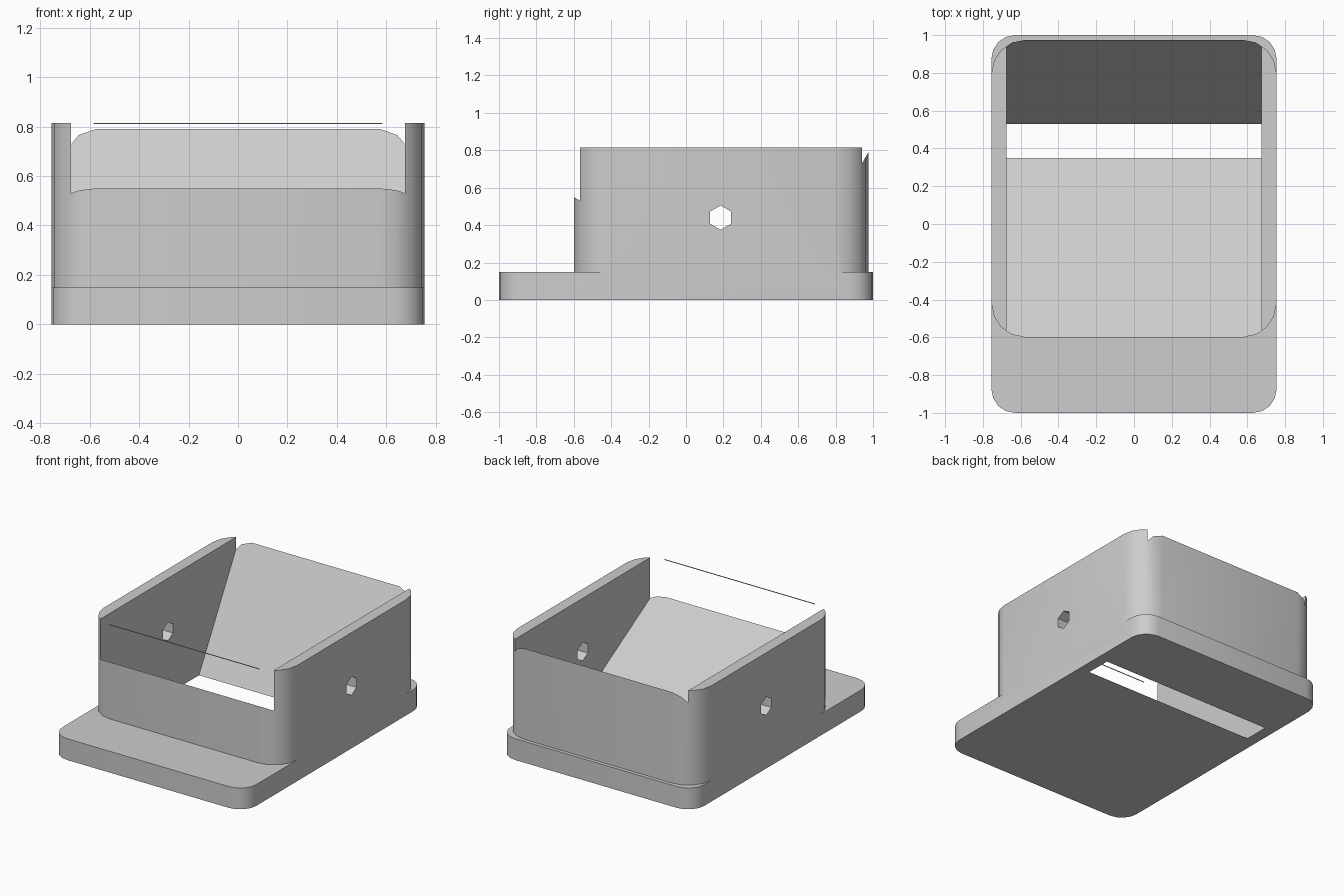
import bpy, bmesh, math
from mathutils import Vector

cube = bpy.data.objects.get("Cube")
if cube:
    bpy.data.objects.remove(cube, do_unlink=True)

grey = bpy.data.materials.new("light grey")
grey.use_nodes = True
COLOUR = (0.61, 0.61, 0.61, 1)
grey.diffuse_color = COLOUR
grey.node_tree.nodes["Principled BSDF"].inputs["Base Color"].default_value = COLOUR


def extrude(name, points, offset):
    """Solid made by sweeping a flat outline along an offset."""
    bm = bmesh.new()
    face = bm.faces.new([bm.verts.new(p) for p in points])
    grown = bmesh.ops.extrude_face_region(bm, geom=[face])["geom"]
    bmesh.ops.translate(bm, vec=Vector(offset),
                        verts=[v for v in grown if isinstance(v, bmesh.types.BMVert)])
    bmesh.ops.recalc_face_normals(bm, faces=bm.faces[:])
    mesh = bpy.data.meshes.new(name)
    bm.to_mesh(mesh)
    bm.free()
    mesh.materials.append(grey)
    obj = bpy.data.objects.new(name, mesh)
    bpy.context.collection.objects.link(obj)
    return obj


def rounded_outline(half_x, y0, y1, radius, z, steps=4):
    centres = [(half_x - radius, y1 - radius), (radius - half_x, y1 - radius),
               (radius - half_x, y0 + radius), (half_x - radius, y0 + radius)]
    points = []
    for quarter, (cx, cy) in enumerate(centres):
        for i in range(steps + 1):
            a = math.pi / 2 * (quarter + i / steps)
            points.append((cx + radius * math.cos(a), cy + radius * math.sin(a), z))
    return points


def boolean(target, tool, operation):
    mod = target.modifiers.new(operation.lower(), "BOOLEAN")
    mod.operation = operation
    mod.solver = "EXACT"
    mod.object = tool
    bpy.context.view_layer.objects.active = target
    bpy.ops.object.modifier_apply(modifier=mod.name)
    bpy.data.objects.remove(tool, do_unlink=True)


# Base plate with the tall housing joined on top
hopper = extrude("hopper_body", rounded_outline(0.755, -1, 1, 0.125, 0), (0, 0, 0.15))
housing = extrude("housing", rounded_outline(0.755, -0.6, 0.975, 0.18, 0.08), (0, 0, 0.735))
boolean(hopper, housing, "UNION")

# Funnel with two slopes running down to the slot in the floor
WALL = 0.675


def front_slope(z):
    return 0.35 - 0.95 * z / 0.55


def back_slope(z):
    return 0.53 + 0.445 * z / 0.79


low, high = -0.05, 1.0
funnel = extrude("funnel_cutter", [(-WALL, front_slope(low), low), (-WALL, back_slope(low), low),
                                   (-WALL, back_slope(high), high),
                                   (-WALL, front_slope(high), high)], (2 * WALL, 0, 0))
boolean(hopper, funnel, "DIFFERENCE")

# Six-sided axle hole through both side walls
ring = [(-1, 0.185 + 0.065 * math.sin(math.tau * i / 6), 0.44 + 0.065 * math.cos(math.tau * i / 6))
        for i in range(6)]
boolean(hopper, extrude("hole_cutter", ring, (2, 0, 0)), "DIFFERENCE")

# Thin strip across the top of the open front
strip = extrude("front_strip", [(-0.585, -0.6, 0.81), (0.585, -0.6, 0.81),
                                (0.585, -0.597, 0.81), (-0.585, -0.597, 0.81)], (0, 0, 0.005))

# Smooth the rounded corners, keep edges sharp
bpy.ops.object.select_all(action="DESELECT")
hopper.select_set(True)
bpy.context.view_layer.objects.active = hopper
bpy.ops.object.shade_smooth_by_angle(angle=math.radians(30))
